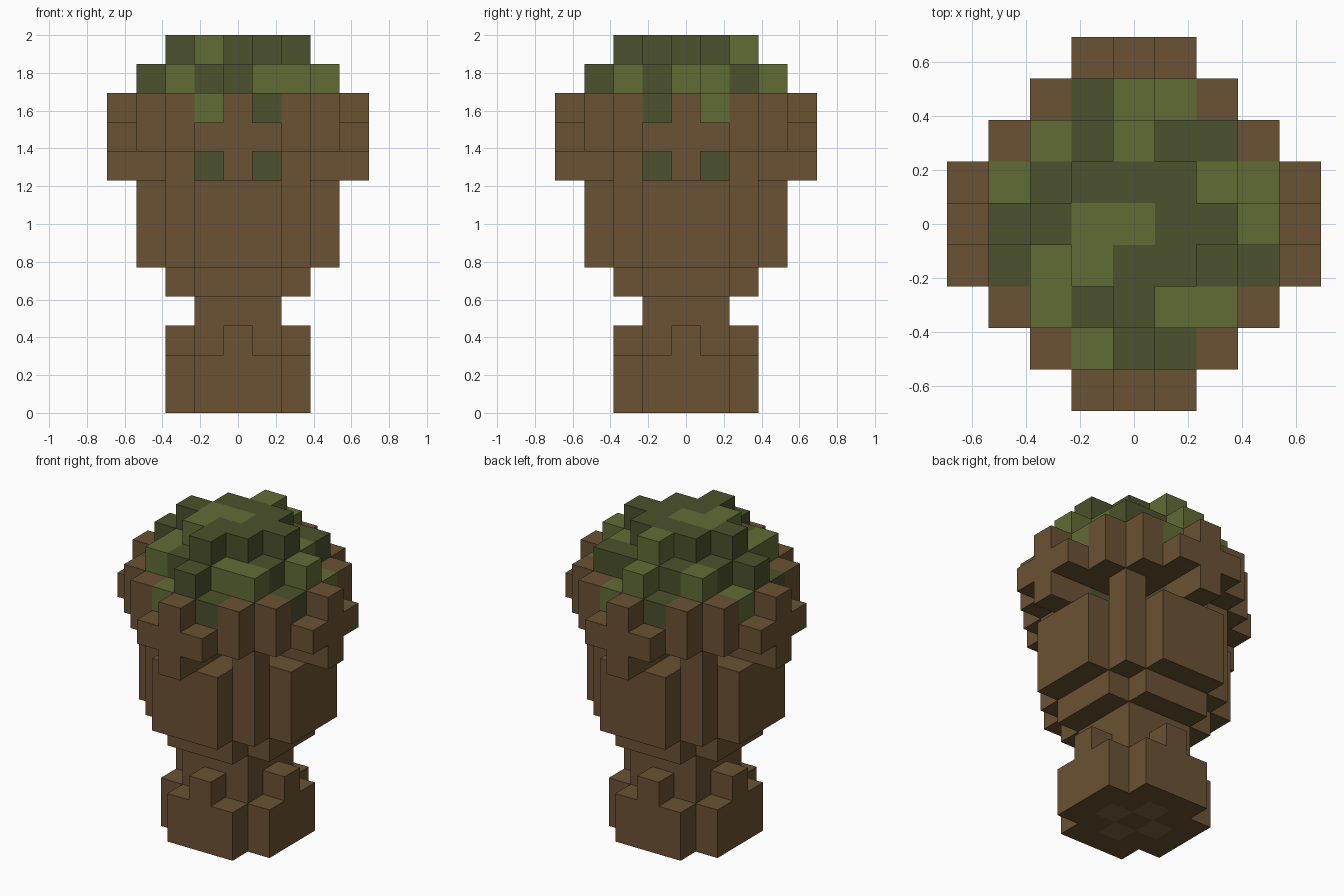
import bpy, bmesh, math
from mathutils import Vector

cube = bpy.data.objects.get("Cube")
if cube:
    bpy.data.objects.remove(cube)

S = 2 / 13  # block size


def make_material(name, rgb):
    m = bpy.data.materials.new(name)
    m.use_nodes = True
    m.diffuse_color = (*rgb, 1)
    node = next(n for n in m.node_tree.nodes if n.type == 'BSDF_PRINCIPLED')
    node.inputs["Base Color"].default_value = (*rgb, 1)
    node.inputs["Roughness"].default_value = 0.9
    return m


BARK, DARK, LIGHT, PATCH = range(4)
materials = [
    make_material("bark_brown", (0.147, 0.084, 0.033)),
    make_material("dark_leaf_green", (0.074, 0.084, 0.026)),
    make_material("light_leaf_green", (0.12, 0.15, 0.036)),
    make_material("pale_bark", (0.21, 0.13, 0.06)),
]

# Leaf colours by column, back row first
LEAVES = ["..DLL..",
          ".LDLDD.",
          "LDDDDLL",
          "DDLLDDL",
          "DLLDDDD",
          ".LDDLL.",
          "..LDD.."]


def leaf_colour(x, y):
    return LIGHT if LEAVES[3 - y][x + 3] == "L" else DARK


def blocks(layers, rule, colour=lambda x, y: BARK):
    """Blocks whose (larger, smaller) distance from the axis passes the rule."""
    found = {}
    for x in range(-4, 5):
        for y in range(-4, 5):
            near, far = sorted((abs(x), abs(y)))
            if rule(far, near):
                for z in layers:
                    found[x, y, z] = colour(x, y)
    return found


def five_wide(far, near):
    return far <= 2 and near + far < 4


def seven_wide(far, near):
    return far <= 2 or (far == 3 and near <= 1)


parts = {}
# Trunk foot with one raised root on each side
parts["foot"] = {**blocks(range(0, 2), five_wide),
                 **blocks([2], lambda f, n: f <= 1 or (f == 2 and n == 0))}
parts["neck"] = blocks([3], lambda f, n: f <= 1)
# Swollen trunk
parts["trunk"] = {**blocks([4], five_wide), **blocks(range(5, 8), seven_wide)}
# Corner posts and the spokes between the openings
parts["corner_posts"] = blocks([8], lambda f, n: f == 2 and n == 2)
parts["spokes"] = blocks([8], lambda f, n: n == 0 and f == 3)
parts["inner_leaves"] = blocks([8], lambda f, n: n == 0 and f <= 2,
                               lambda x, y: DARK)
# Crown rim: floor, corner blocks and a cross on each side
parts["crown_floor"] = blocks([9], seven_wide)
parts["rim_corners"] = blocks(range(9, 11), lambda f, n: f == 3 and n == 2)
parts["rim_crosses"] = {**blocks(range(8, 11), lambda f, n: f == 4 and n == 0),
                        **blocks([9], lambda f, n: f == 4 and n == 1)}
# Stepped leaf dome
parts["leaf_dome"] = {
    **blocks([10], seven_wide, leaf_colour),
    **blocks([11], lambda f, n: f <= 2 or (f == 3 and n == 0), leaf_colour),
    **blocks([12], lambda f, n: f + n <= 2, leaf_colour)}

filled = {cell for part in parts.values() for cell in part}
AXES = [Vector(a) for a in ((1, 0, 0), (0, 1, 0), (0, 0, 1))]


def build(name, cells):
    """Make one object from the open faces of its blocks."""
    bm = bmesh.new()
    for cell, colour in cells.items():
        centre = Vector(cell) + Vector((0, 0, 0.5))
        for i in range(3):
            for side in (-1, 1):
                n = AXES[i] * side
                if tuple(int(c) for c in Vector(cell) + n) in filled:
                    continue
                u, v = AXES[(i + 1) % 3], AXES[(i + 2) % 3] * side
                corners = [-u - v, u - v, u + v, v - u]
                face = bm.faces.new([bm.verts.new((centre + (n + c) / 2) * S)
                                     for c in corners])
                face.material_index = colour
                # Pale patches under the foot
                if cell[2] == 0 and n.z < 0 and abs(cell[0]) + abs(cell[1]) == 1:
                    face.material_index = PATCH
    bmesh.ops.remove_doubles(bm, verts=bm.verts[:], dist=0.001)
    bmesh.ops.dissolve_limit(bm, angle_limit=math.radians(1), verts=bm.verts[:],
                             edges=bm.edges[:], delimit={'MATERIAL'})
    mesh = bpy.data.meshes.new(name)
    bm.to_mesh(mesh)
    bm.free()
    for m in materials:
        mesh.materials.append(m)
    bpy.context.collection.objects.link(bpy.data.objects.new(name, mesh))


for name, cells in parts.items():
    build(name, cells)
